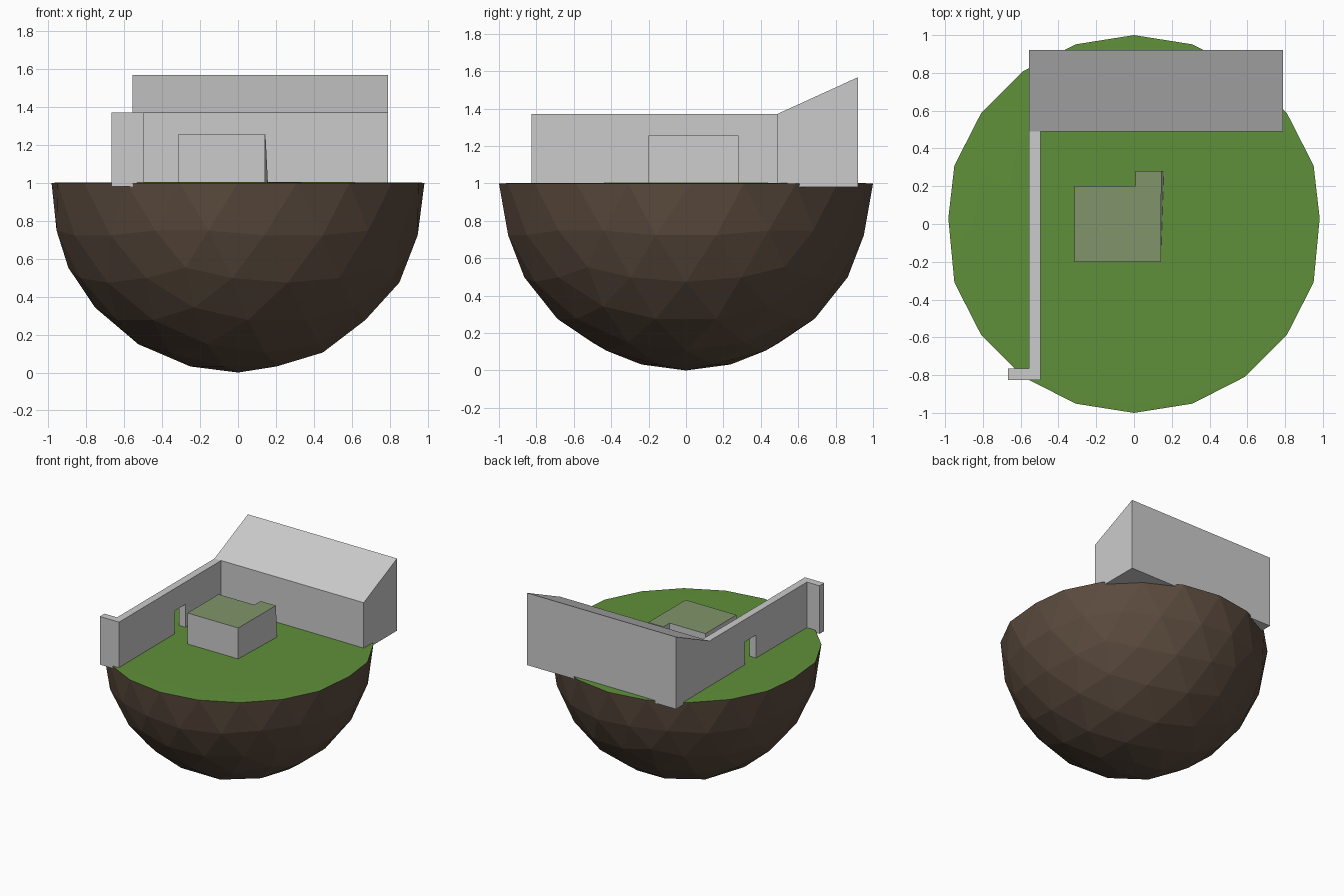
import bpy, bmesh

if "Cube" in bpy.data.objects:
    bpy.data.objects.remove(bpy.data.objects["Cube"])


def material(name, rgb):
    m = bpy.data.materials.new(name)
    m.diffuse_color = (*rgb, 1)
    m.use_nodes = True
    m.node_tree.nodes["Principled BSDF"].inputs["Base Color"].default_value = m.diffuse_color
    return m


def finish(bm, name, mats=()):
    bmesh.ops.recalc_face_normals(bm, faces=bm.faces)
    me = bpy.data.meshes.new(name)
    bm.to_mesh(me)
    bm.free()
    for m in mats:
        me.materials.append(m)
    ob = bpy.data.objects.new(name, me)
    bpy.context.collection.objects.link(ob)
    return ob


def extrude(name, pts, vec, mats=()):
    """Closed solid from a planar outline pushed along vec."""
    bm = bmesh.new()
    face = bm.faces.new([bm.verts.new(p) for p in pts])
    geom = bmesh.ops.extrude_face_region(bm, geom=[face])["geom"]
    moved = [g for g in geom if isinstance(g, bmesh.types.BMVert)]
    bmesh.ops.translate(bm, verts=moved, vec=vec)
    return finish(bm, name, mats)


grass = material("grass", (0.117, 0.28, 0.042))
earth = material("earth", (0.105, 0.07, 0.048))
stone = material("stone", (0.6, 0.6, 0.6))
roof = material("mossy_roof", (0.22, 0.30, 0.145))

# Floating island: faceted ball with its upper half squashed into a lawn
bm = bmesh.new()
bmesh.ops.create_icosphere(bm, subdivisions=3, radius=1)
for v in bm.verts:
    if v.co.z > -0.08:
        v.co.z = max(v.co.z, 0) * 0.004
    if abs(v.co.x) > 0.985:
        v.co.x *= 0.983
        v.co.y += 0.03
    v.co.z += 1
for f in bm.faces:
    f.material_index = 0 if f.calc_center_median().z > 0.999 else 1
finish(bm, "island", [grass, earth])

# Back building with a sloping roof
extrude("back_building",
        [(-0.555, 0.49, 0.98), (-0.555, 0.92, 0.98),
         (-0.555, 0.92, 1.568), (-0.555, 0.49, 1.372)], (1.345, 0, 0))

# Side wall with a doorway, and its short return at the front end
extrude("side_wall",
        [(-0.555, y, z) for y, z in
         [(-0.825, 0.98), (-0.11, 0.98), (-0.11, 1.19), (0.03, 1.19),
          (0.03, 0.98), (0.49, 0.98), (0.49, 1.372), (-0.825, 1.372)]],
        (0.06, 0, 0))
extrude("wall_return",
        [(-0.668, -0.825, 0.98), (-0.555, -0.825, 0.98),
         (-0.555, -0.765, 0.98), (-0.668, -0.765, 0.98)], (0, 0, 0.392))

# Central hut: L-shaped plan, mossy top, one bottom corner leaning out
hut = extrude("hut",
              [(-0.315, -0.2, 0.99), (0.142, -0.2, 0.99), (0.158, 0.28, 0.99),
               (0.008, 0.28, 0.99), (0.008, 0.2, 0.99), (-0.315, 0.2, 0.99)],
              (0, 0, 0.266), [stone, roof])
for v in hut.data.vertices:
    if v.co.z > 1.2 and v.co.x > 0.15:
        v.co.x = 0.145
for p in hut.data.polygons:
    p.material_index = 1 if p.center.z > 1.25 else 0
